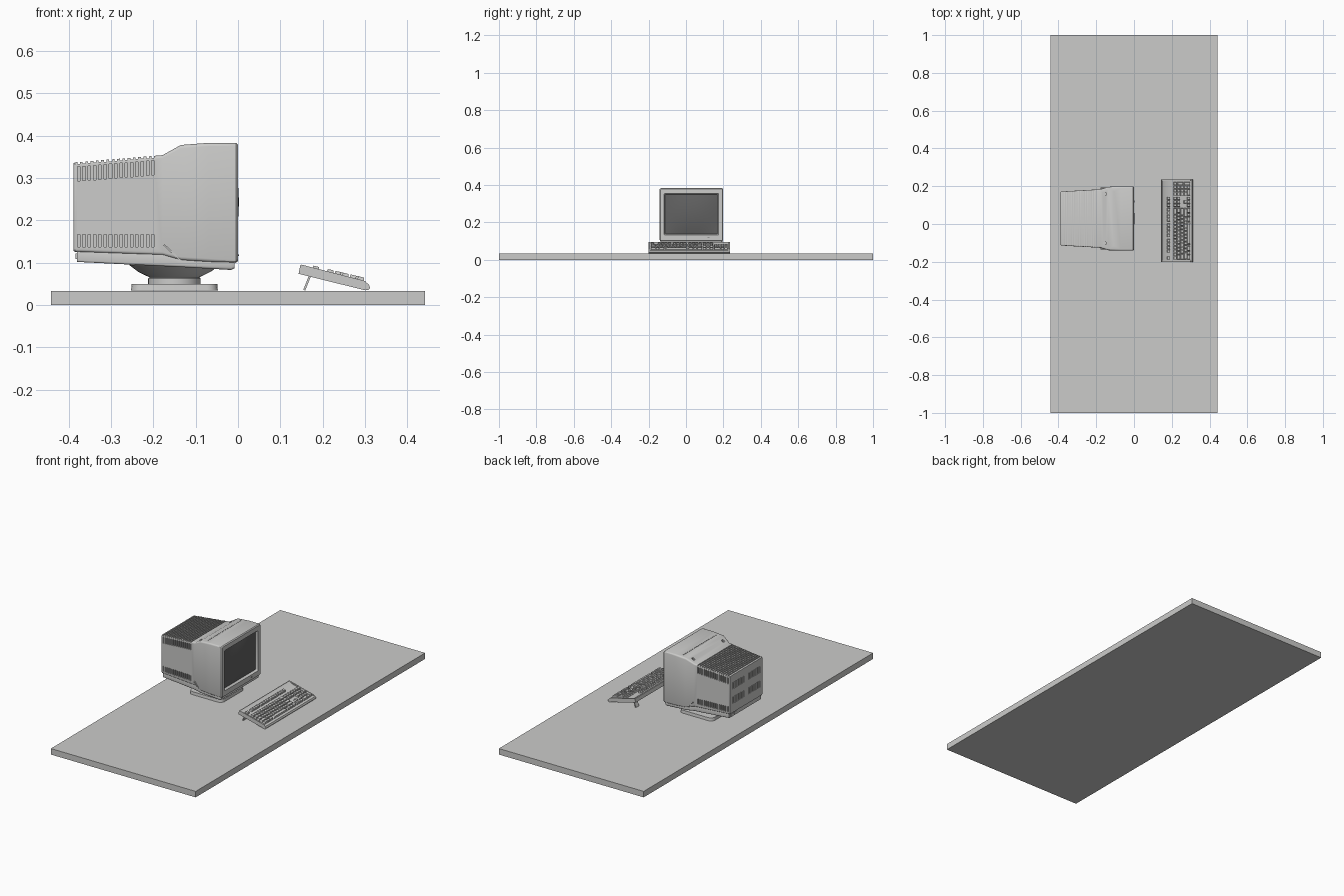
import bpy, bmesh, math
from mathutils import Matrix, Vector

if "Cube" in bpy.data.objects:
    bpy.data.objects.remove(bpy.data.objects["Cube"])

def material(name, rgb):
    m = bpy.data.materials.new(name)
    m.diffuse_color = (*rgb, 1)
    m.use_nodes = True
    m.node_tree.nodes["Principled BSDF"].inputs["Base Color"].default_value = m.diffuse_color
    return m

GREY = material("light_grey", (0.60, 0.60, 0.59))
DARK = material("dark_screen_grey", (0.12, 0.12, 0.12))
CY = 0.029          # monitor centre in y
KY = 0.017          # keyboard centre in y

def finish(name, bm, mat=GREY):
    bmesh.ops.recalc_face_normals(bm, faces=bm.faces)
    me = bpy.data.meshes.new(name)
    bm.to_mesh(me)
    bm.free()
    me.materials.append(mat)
    ob = bpy.data.objects.new(name, me)
    bpy.context.collection.objects.link(ob)
    return ob

def box(bm, centre, size, rot=Matrix(), taper=1.0):
    """Box with an optional narrower top."""
    vs = bmesh.ops.create_cube(bm, size=1)["verts"]
    for v in vs:
        k = taper if v.co.z > 0 else 1
        p = Vector((v.co.x * size[0] * k, v.co.y * size[1] * k, v.co.z * size[2]))
        v.co = rot @ p + Vector(centre)
    return vs

def rounded_ring(x, hw, z0, z1, r, n=3):
    """Rounded rectangle in the y-z plane."""
    pts = []
    corners = [(CY + hw - r, z1 - r), (CY - hw + r, z1 - r), (CY - hw + r, z0 + r), (CY + hw - r, z0 + r)]
    for q, (y, z) in enumerate(corners):
        for i in range(n + 1):
            a = math.pi / 2 * (q + i / n)
            pts.append((x, y + r * math.cos(a), z + r * math.sin(a)))
    return pts

def loft(name, sections):
    bm = bmesh.new()
    rings = [[bm.verts.new(p) for p in rounded_ring(*s)] for s in sections]
    n = len(rings[0])
    for a, b in zip(rings, rings[1:]):
        for i in range(n):
            bm.faces.new((a[i], a[(i + 1) % n], b[(i + 1) % n], b[i]))
    bm.faces.new(rings[0])
    bm.faces.new(rings[-1])
    return finish(name, bm)

def prism(name, profile, y0, y1):
    """Extrude an x-z profile along y."""
    bm = bmesh.new()
    f = bm.faces.new([bm.verts.new((x, y0, z)) for x, z in profile])
    ext = bmesh.ops.extrude_face_region(bm, geom=[f])
    for v in ext["geom"]:
        if isinstance(v, bmesh.types.BMVert):
            v.co.y = y1
    return finish(name, bm)

def lathe(name, cx, cy, profile, n=40):
    bm = bmesh.new()
    rings = [[bm.verts.new((cx + r * math.cos(math.tau * i / n), cy + r * math.sin(math.tau * i / n), z))
              for i in range(n)] for r, z in profile]
    for a, b in zip(rings, rings[1:]):
        for i in range(n):
            bm.faces.new((a[i], a[(i + 1) % n], b[(i + 1) % n], b[i]))
    bm.faces.new(rings[0])
    bm.faces.new(rings[-1])
    return finish(name, bm)

# desk top
bm = bmesh.new()
box(bm, (0, 0, 0.0165), (0.884, 2.0, 0.033))
finish("desk_top", bm)

# monitor case, running forward into the bezel and the screen recess
case = loft("monitor_case", [
    (-0.388, 0.141, 0.128, 0.335, 0.006),
    (-0.385, 0.143, 0.126, 0.337, 0.006),
    (-0.178, 0.155, 0.118, 0.354, 0.007),
    (-0.135, 0.168, 0.106, 0.378, 0.008),
    (-0.070, 0.170, 0.102, 0.383, 0.008),
    (-0.005, 0.170, 0.100, 0.383, 0.008),
    (0.000, 0.166, 0.104, 0.379, 0.006),
    (0.0005, 0.146, 0.132, 0.354, 0.005),
    (-0.012, 0.140, 0.138, 0.348, 0.004)])

# ventilation slots cut into the roof, sides and back
bm = bmesh.new()
for i in range(15):
    x = -0.376 + i * 0.0125
    t = (x + 0.385) / 0.207
    hw, top = 0.143 + 0.012 * t, 0.337 + 0.017 * t
    box(bm, (x, CY, top), (0.006, 0.36, 0.009))
    for s in (-1, 1):
        box(bm, (x, CY + s * hw, top - 0.028), (0.006, 0.016, 0.034))
        box(bm, (x, CY + s * hw, 0.152), (0.006, 0.016, 0.030))
for s in (-1, 1):
    for i in range(8):
        for z in (0.195, 0.275):
            box(bm, (-0.388, CY + s * (0.022 + i * 0.0135), z), (0.016, 0.006, 0.036))
    # screw holes on the sloping shoulder
    box(bm, (-0.156, CY + s * 0.13, 0.369), (0.014, 0.014, 0.02))
# row of small notches along the roof
for i in range(19):
    box(bm, (-0.105, CY + (i - 9) * 0.0155, 0.381), (0.004, 0.009, 0.006))
cutter = finish("slot_cutter", bm)
cutter.hide_render = True
mod = case.modifiers.new("slots", "BOOLEAN")
mod.operation = "DIFFERENCE"
mod.object = cutter
bpy.context.view_layer.objects.active = case
bpy.ops.object.modifier_apply(modifier=mod.name)
bpy.data.objects.remove(cutter)

# bulging screen
bm = bmesh.new()
NU, NV = 16, 12
grid = []
for i in range(NU + 1):
    u = 2 * i / NU - 1
    row = []
    for j in range(NV + 1):
        v = 2 * j / NV - 1
        row.append(bm.verts.new((-0.0115 + 0.0135 * (1 - u * u) * (1 - v * v),
                                 CY + 0.140 * u, 0.243 + 0.105 * v)))
    grid.append(row)
for i in range(NU):
    for j in range(NV):
        bm.faces.new((grid[i][j], grid[i + 1][j], grid[i + 1][j + 1], grid[i][j + 1]))
screen = finish("screen", bm, DARK)
if screen.data.polygons[0].normal.x < 0:
    screen.data.flip_normals()

# power light on the bezel
bm = bmesh.new()
box(bm, (0.0, 0.12, 0.118), (0.004, 0.010, 0.004))
finish("power_light", bm, DARK)

# lower tray under the case
loft("monitor_tray", [
    (-0.380, 0.139, 0.102, 0.130, 0.004),
    (-0.178, 0.152, 0.092, 0.124, 0.005),
    (-0.135, 0.163, 0.090, 0.112, 0.005),
    (-0.016, 0.165, 0.083, 0.106, 0.006),
    (-0.008, 0.162, 0.087, 0.104, 0.005)])

# slanted side ribs and rear sockets
bm = bmesh.new()
for s in (-1, 1):
    box(bm, (-0.155, CY + s * 0.160, 0.124), (0.054, 0.010, 0.004), Matrix.Rotation(0.75, 3, "Y"))
finish("side_ribs", bm)
bm = bmesh.new()
for y in (0.085, 0.115):
    box(bm, (-0.380, CY + y, 0.115), (0.006, 0.022, 0.013))
finish("rear_sockets", bm)

# swivel stand
lathe("swivel_dish", -0.15, CY, [(0.050, 0.062), (0.066, 0.069), (0.086, 0.079), (0.106, 0.094), (0.106, 0.100)])
lathe("swivel_neck", -0.15, CY, [(0.062, 0.045), (0.062, 0.063), (0.058, 0.066)])
bm = bmesh.new()
box(bm, (-0.15, CY, 0.042), (0.205, 0.205, 0.016), taper=0.985)
edges = [e for e in bm.edges if abs(e.verts[0].co.z - e.verts[1].co.z) > 0.01]
bmesh.ops.bevel(bm, geom=edges, offset=0.025, segments=4, profile=0.5, affect="EDGES")
finish("stand_base", bm)

# keyboard housing
prism("keyboard_housing", [(0.143, 0.074), (0.147, 0.094), (0.152, 0.095), (0.169, 0.085), (0.200, 0.077),
                           (0.297, 0.054), (0.308, 0.050), (0.312, 0.041), (0.308, 0.036), (0.300, 0.035)],
      KY - 0.218, KY + 0.218)

# raised rims at both ends of the keyboard
for name, s in (("left_rim", -1), ("right_rim", 1)):
    y = KY + s * 0.2145
    prism("keyboard_" + name, [(0.150, 0.085), (0.150, 0.0955), (0.300, 0.057), (0.306, 0.050), (0.300, 0.045)],
          y - 0.0035, y + 0.0035)

# keys: widths in key units, negative numbers are gaps
U, SLOPE = 0.0183, math.atan(0.237)
TILT = Matrix.Rotation(SLOPE, 3, "Y")
G, N3 = [-0.25], [1, 1, 1]
rows = [
    (0.182, [1, -1] + [1] * 4 + [-0.5] + [1] * 4 + [-0.5] + [1] * 4 + [-0.25] + N3),
    (0.216, [1] * 13 + [2] + G + N3 + G + [1] * 4),
    (0.234, [1.5] + [1] * 12 + [1.5] + G + N3 + G + N3),
    (0.252, [1.75] + [1] * 11 + [2.25, -0.25, -3] + G + N3),
    (0.270, [2.25] + [1] * 10 + [2.75, -0.25, -1, 1, -1] + G + N3),
    (0.288, [1.5, 1, 1.5, 7, 1.5, 1, 1.5] + G + N3 + G + [2, 1])]
bm = bmesh.new()

def key(x, y, depth, width):
    base = Vector((x, y, 0.084 - 0.237 * (x - 0.165)))
    box(bm, base + TILT @ Vector((0, 0, 0.005)), (depth, width, 0.014), TILT, taper=0.80)

for x, widths in rows:
    y = -0.189
    for w in widths:
        if w > 0:
            key(x, y + w * U / 2, 0.0172, w * U - 0.0012)
        y += abs(w) * U
for x in (0.243, 0.279):        # tall number-pad keys
    key(x, -0.189 + 22 * U, 0.035, U - 0.0012)
finish("keys", bm)

# fold-out keyboard feet
bm = bmesh.new()
for s in (-1, 1):
    box(bm, (0.163, KY + s * 0.185, 0.052), (0.005, 0.026, 0.036), Matrix.Rotation(0.38, 3, "Y"))
finish("keyboard_feet", bm)

# smooth the curved parts, keep edges sharp
bpy.ops.object.select_all(action="SELECT")
bpy.ops.object.shade_smooth_by_angle(angle=math.radians(30))
